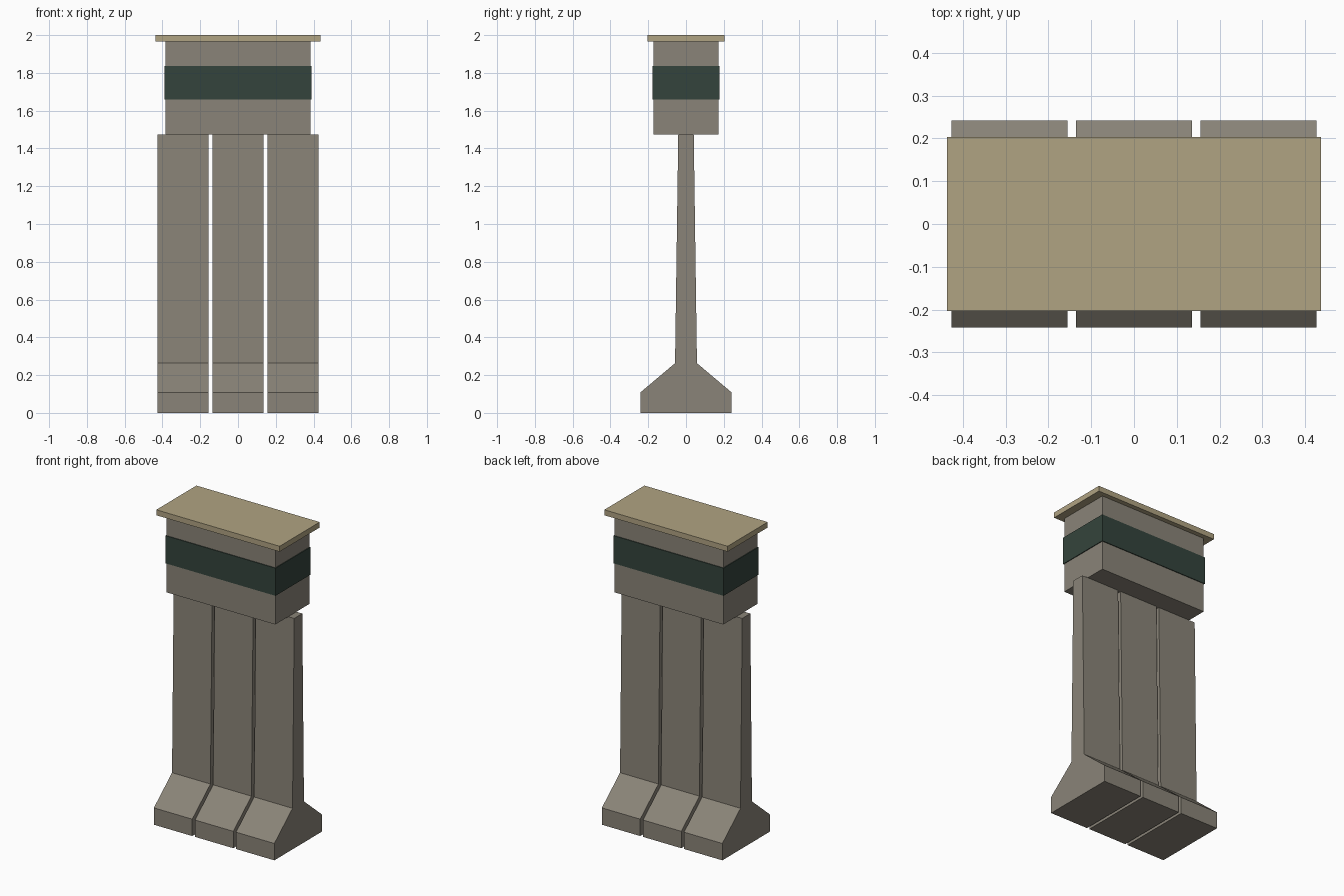
import bpy

cube = bpy.data.objects.get("Cube")
if cube:
    bpy.data.objects.remove(cube, do_unlink=True)


def material(name, rgb):
    """Flat material from 8-bit sRGB values."""
    color = [((c / 255 + 0.055) / 1.055) ** 2.4 for c in rgb] + [1]
    mat = bpy.data.materials.new(name)
    mat.use_nodes = True
    mat.diffuse_color = color
    bsdf = mat.node_tree.nodes["Principled BSDF"]
    bsdf.inputs["Base Color"].default_value = color
    bsdf.inputs["Roughness"].default_value = 0.9
    return mat


concrete = material("concrete", (138, 132, 120))
dark_green = material("dark green", (52, 68, 60))
sandstone = material("sandstone", (176, 163, 130))


def extrude_profile(name, profile, x_center, width, mat):
    """Prism along x from a closed (y, z) outline."""
    n = len(profile)
    verts = [(x_center + s * width / 2, y, z) for s in (-1, 1) for y, z in profile]
    faces = [list(range(n))[::-1], list(range(n, 2 * n))]
    faces += [(i, (i + 1) % n, n + (i + 1) % n, n + i) for i in range(n)]
    mesh = bpy.data.meshes.new(name)
    mesh.from_pydata(verts, [], faces)
    mesh.materials.append(mat)
    obj = bpy.data.objects.new(name, mesh)
    bpy.context.collection.objects.link(obj)
    return obj


def block(name, width, depth, bottom, top, mat):
    d = depth / 2
    outline = [(-d, bottom), (d, bottom), (d, top), (-d, top)]
    return extrude_profile(name, outline, 0, width, mat)


# Three wall slabs with splayed feet, mirrored front to back
half = [(0.242, 0), (0.242, 0.108), (0.058, 0.263), (0.041, 1.473)]
outline = half + [(-y, z) for y, z in reversed(half)]
for label, x in (("right", -0.291), ("middle", 0), ("left", 0.291)):
    extrude_profile(label + "_wall_slab", outline, x, 0.272, concrete)

# Head block, painted band and overhanging cap
block("head_block", 0.77, 0.345, 1.473, 1.965, concrete)
block("painted_band", 0.78, 0.355, 1.66, 1.837, dark_green)
block("cap", 0.874, 0.406, 1.965, 2.0, sandstone)
